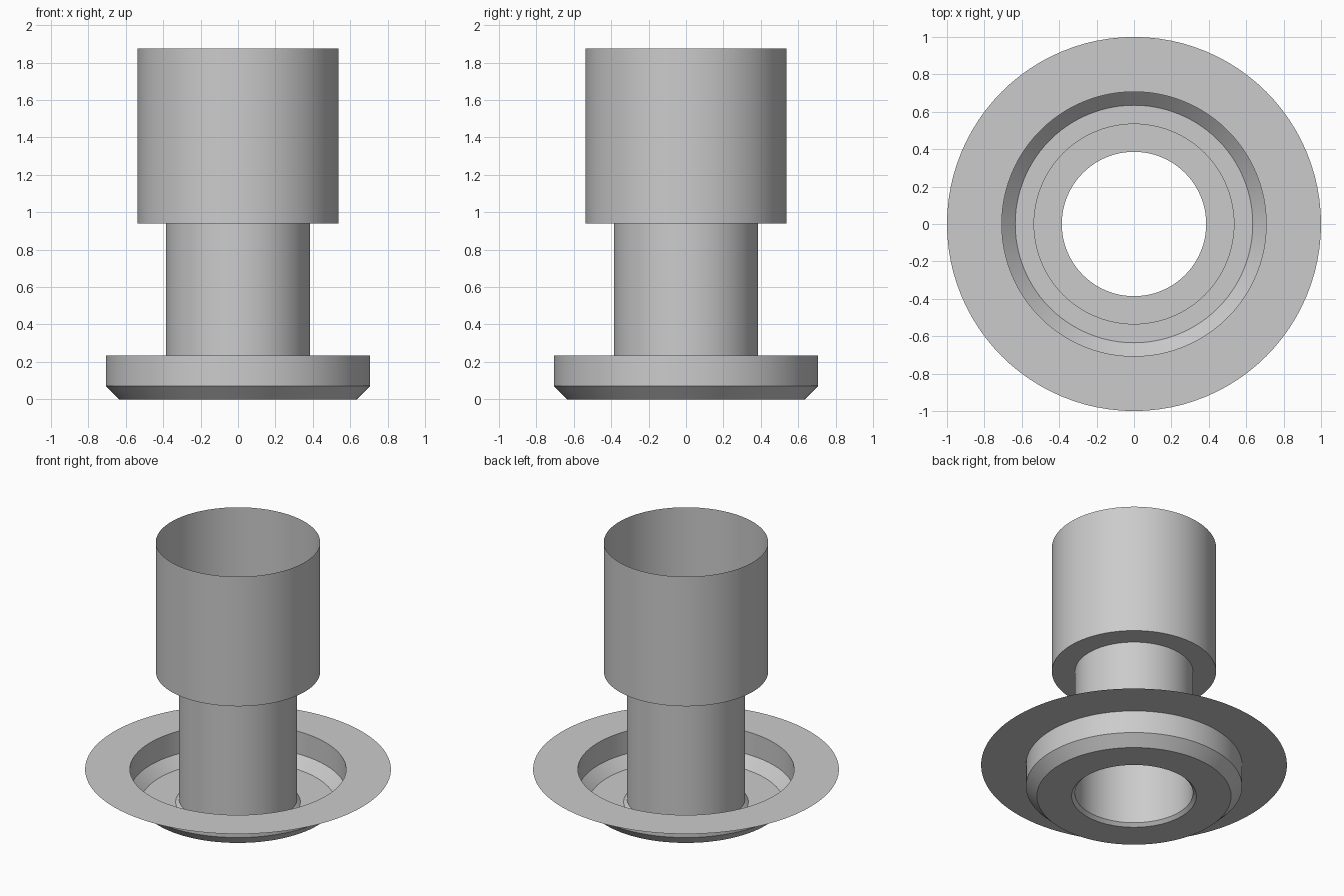
import bpy
import bmesh
import math

SEGMENTS = 96

cube = bpy.data.objects.get("Cube")
if cube:
    bpy.data.objects.remove(cube, do_unlink=True)

grey = bpy.data.materials.new("plain_grey")
grey.use_nodes = True
grey.diffuse_color = (0.6, 0.6, 0.6, 1)
grey.node_tree.nodes["Principled BSDF"].inputs["Base Color"].default_value = (0.6, 0.6, 0.6, 1)


def revolve(name, profile):
    """Spin an open (radius, height) profile around z into a thin sheet."""
    bm = bmesh.new()
    verts = [bm.verts.new((r, 0, z)) for r, z in profile]
    edges = [bm.edges.new(pair) for pair in zip(verts, verts[1:])]
    bmesh.ops.spin(bm, geom=verts + edges, cent=(0, 0, 0), axis=(0, 0, 1),
                   angle=math.tau, steps=SEGMENTS, use_merge=True)
    bmesh.ops.remove_doubles(bm, verts=bm.verts, dist=0.0001)
    mesh = bpy.data.meshes.new(name)
    bm.to_mesh(mesh)
    bm.free()
    mesh.materials.append(grey)
    obj = bpy.data.objects.new(name, mesh)
    bpy.context.collection.objects.link(obj)
    bpy.ops.object.select_all(action="DESELECT")
    obj.select_set(True)
    bpy.context.view_layer.objects.active = obj
    bpy.ops.object.shade_smooth_by_angle(angle=math.radians(30))
    return obj


# Shared radii and heights
rim_z, shoulder_z, top_z = 0.235, 0.94, 1.875
bowl_r, tube_r, sleeve_r = 0.707, 0.386, 0.537
lip = 0.022

# Flat outer rim
revolve("flange", [(bowl_r, rim_z), (1.0, rim_z)])

# Recessed bowl with chamfered foot and a small bevel up to the tube
revolve("bowl", [(tube_r, lip), (tube_r + lip, 0), (0.635, 0),
                 (bowl_r, 0.072), (bowl_r, rim_z)])

# Narrow tube, open at both ends
revolve("neck_tube", [(tube_r, shoulder_z), (tube_r, lip)])

# Wide sleeve standing on a flat shoulder, open at the top
revolve("upper_sleeve", [(sleeve_r, top_z), (sleeve_r, shoulder_z),
                         (tube_r, shoulder_z)])
